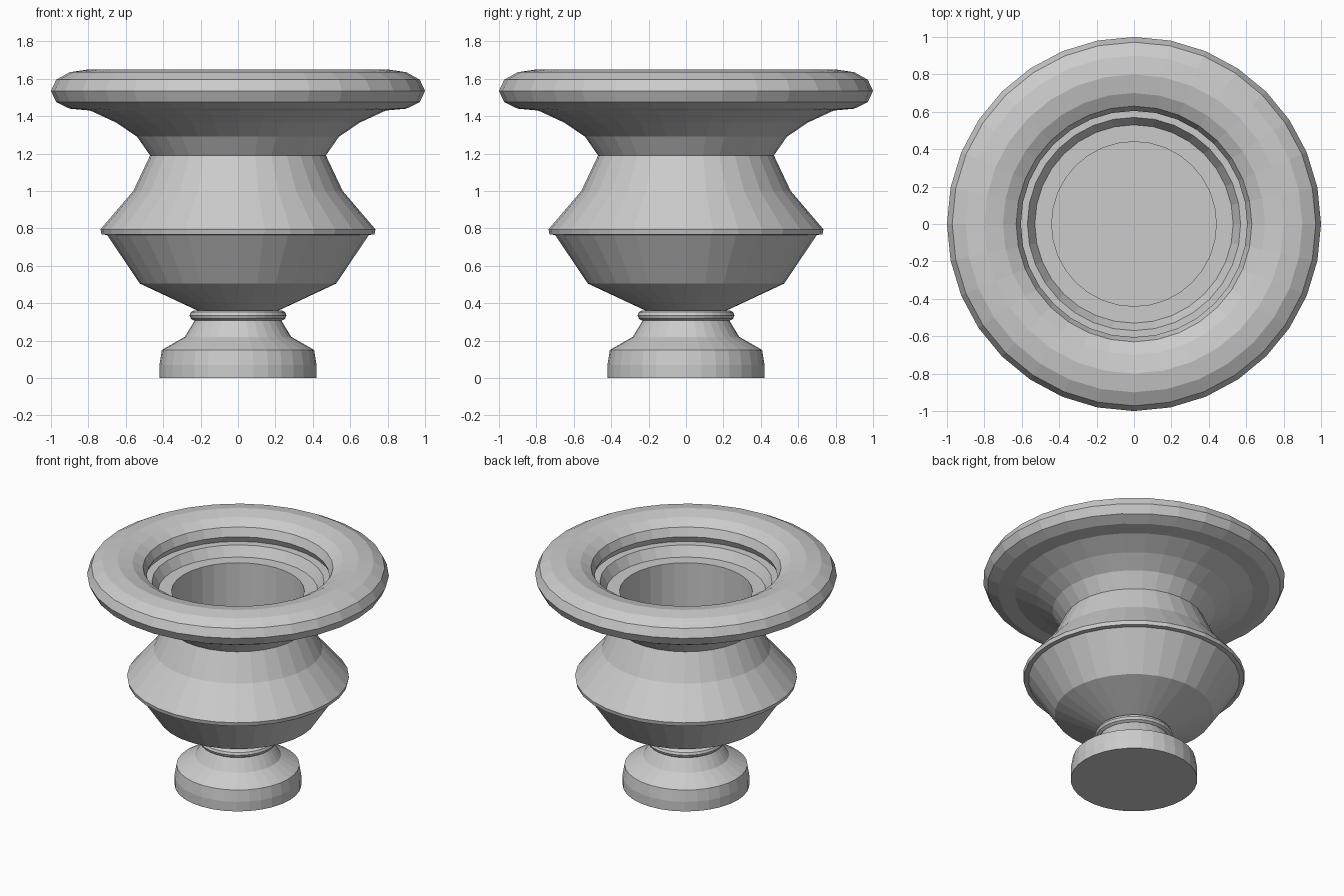
import bpy, bmesh
from math import tau, cos, sin

if "Cube" in bpy.data.objects:
    bpy.data.objects.remove(bpy.data.objects["Cube"])

SIDES = 32


def lathe(name, profile):
    """Revolve (radius, z) points around z; radius 0 ends become centre points."""
    bm = bmesh.new()
    rings = []
    for r, z in profile:
        if r == 0:
            rings.append([bm.verts.new((0, 0, z))] * SIDES)
        else:
            rings.append([bm.verts.new((r * cos(tau * i / SIDES), r * sin(tau * i / SIDES), z))
                          for i in range(SIDES)])
    for low, high in zip(rings, rings[1:]):
        for i in range(SIDES):
            j = (i + 1) % SIDES
            corners = list(dict.fromkeys((low[i], low[j], high[j], high[i])))
            bm.faces.new(corners)
    bmesh.ops.recalc_face_normals(bm, faces=bm.faces)
    mesh = bpy.data.meshes.new(name)
    bm.to_mesh(mesh)
    bm.free()
    obj = bpy.data.objects.new(name, mesh)
    bpy.context.collection.objects.link(obj)
    return obj


# Foot with flared shoulder
lathe("foot", [(0, 0), (0.42, 0), (0.42, 0.07), (0.407, 0.15),
               (0.285, 0.22), (0.23, 0.31), (0, 0.31)])

# Rounded collar between foot and bowl
lathe("collar_ring", [(0, 0.307), (0.235, 0.307), (0.252, 0.317), (0.259, 0.335),
                      (0.252, 0.352), (0.235, 0.362), (0, 0.362)])

# Bowl: belly, neck, rolled rim, stepped mouth and deep well
belly = [(0, 0.355), (0.215, 0.36), (0.525, 0.505), (0.70, 0.765),
         (0.73, 0.768), (0.735, 0.795), (0.56, 1.0), (0.47, 1.19)]
rim = [(0.54, 1.29), (0.65, 1.365), (0.79, 1.43), (0.90, 1.44), (0.972, 1.475),
       (1.0, 1.535), (0.972, 1.595), (0.90, 1.635), (0.80, 1.65)]
mouth = [(0.70, 1.63), (0.63, 1.59), (0.605, 1.53), (0.625, 1.487),
         (0.57, 1.487), (0.53, 1.417), (0.44, 1.417), (0.44, 0.75), (0, 0.75)]
lathe("bowl", belly + rim + mouth)
